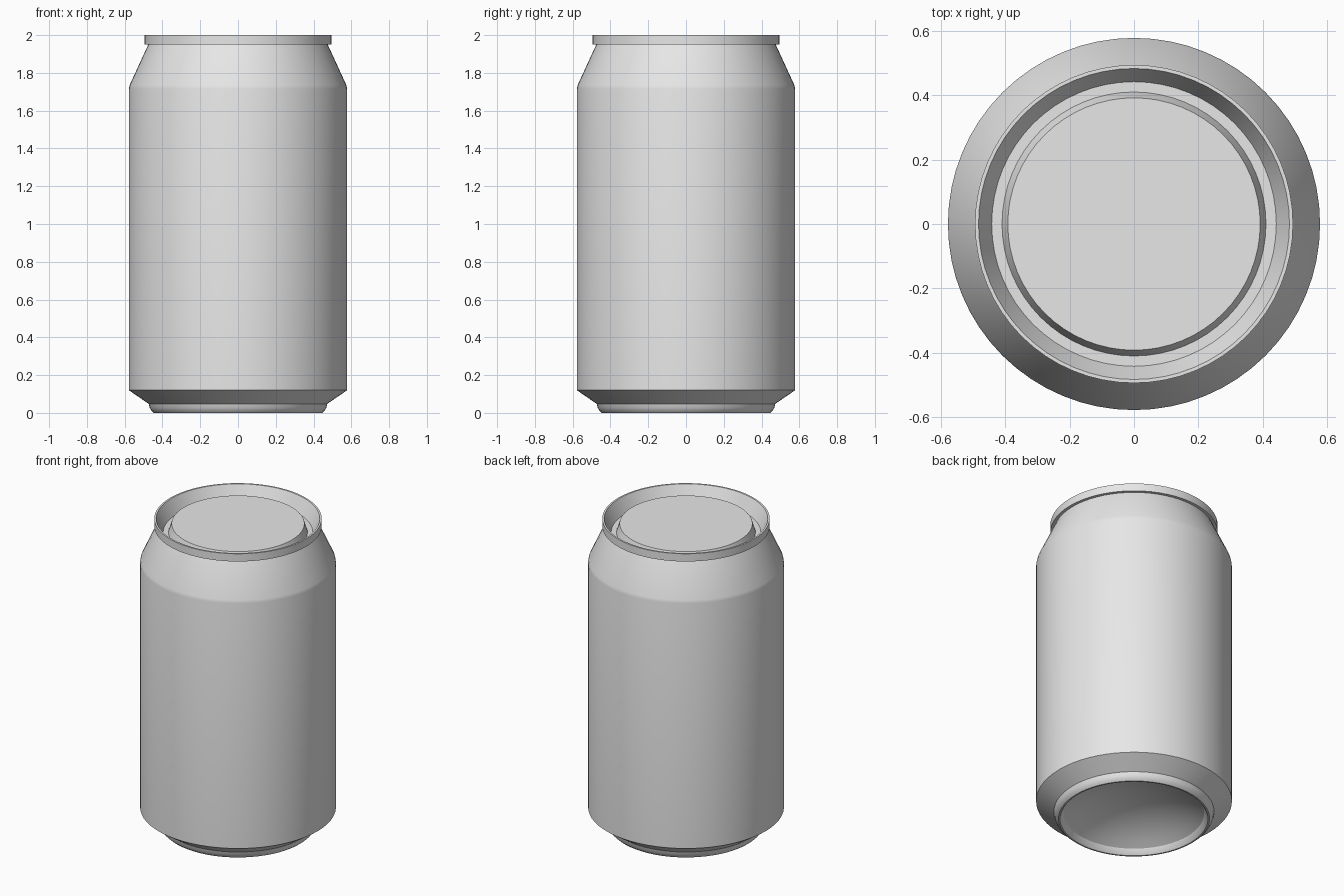
import bpy, bmesh, math

cube = bpy.data.objects.get("Cube")
if cube:
    bpy.data.objects.remove(cube, do_unlink=True)

SEGMENTS = 64

# Single bare-metal colour
metal = bpy.data.materials.new("light_grey_metal")
metal.use_nodes = True
GREY = (0.8, 0.8, 0.8, 1.0)
metal.diffuse_color = GREY
metal.node_tree.nodes["Principled BSDF"].inputs["Base Color"].default_value = GREY


def lathe(name, profile):
    """Revolve (radius, z) points about z; listing them bottom-up outside faces outward."""
    bm = bmesh.new()
    rings = []
    for r, z in profile:
        if r == 0:
            rings.append([bm.verts.new((0, 0, z))] * SEGMENTS)
        else:
            rings.append([bm.verts.new((r * math.cos(2 * math.pi * i / SEGMENTS),
                                        r * math.sin(2 * math.pi * i / SEGMENTS), z))
                          for i in range(SEGMENTS)])
    for low, high in zip(rings, rings[1:]):
        for i in range(SEGMENTS):
            j = (i + 1) % SEGMENTS
            corners = [low[i], low[j], high[j], high[i]]
            bm.faces.new(list(dict.fromkeys(corners)))
    mesh = bpy.data.meshes.new(name)
    bm.to_mesh(mesh)
    bm.free()
    mesh.materials.append(metal)
    obj = bpy.data.objects.new(name, mesh)
    bpy.context.collection.objects.link(obj)
    bpy.ops.object.select_all(action='DESELECT')
    obj.select_set(True)
    bpy.context.view_layer.objects.active = obj
    bpy.ops.object.shade_smooth_by_angle(angle=math.radians(30))
    return obj


# Concave dome under the can: a spherical cap
DOME_R, DOME_Z, DOME_H = 0.414, 0.035, 0.12
sphere = (DOME_R ** 2 + DOME_H ** 2) / (2 * DOME_H)
edge_angle = math.asin(DOME_R / sphere)
dome = []
for k in range(9):
    a = edge_angle * k / 8
    dome.append((sphere * math.sin(a), DOME_Z + DOME_H - sphere * (1 - math.cos(a))))
lathe("base_dome", dome)

# Foot ring the can stands on
lathe("foot_ring", [(0.414, 0.035), (0.432, 0.004), (0.437, 0.0), (0.446, 0.0),
                    (0.458, 0.011), (0.467, 0.026), (0.473, 0.048)])

# Lower taper, straight wall and shoulder
lathe("can_body", [(0.473, 0.048), (0.578, 0.12), (0.578, 1.715),
                   (0.574, 1.735), (0.475, 1.95)])

# Rolled rim
lathe("top_rim", [(0.475, 1.95), (0.494, 1.95), (0.494, 2.0), (0.483, 2.0)])

# Lid: sloped inner wall, groove and raised centre panel
lathe("lid", [(0.483, 2.0), (0.442, 1.91), (0.41, 1.91), (0.392, 1.967), (0, 1.967)])
